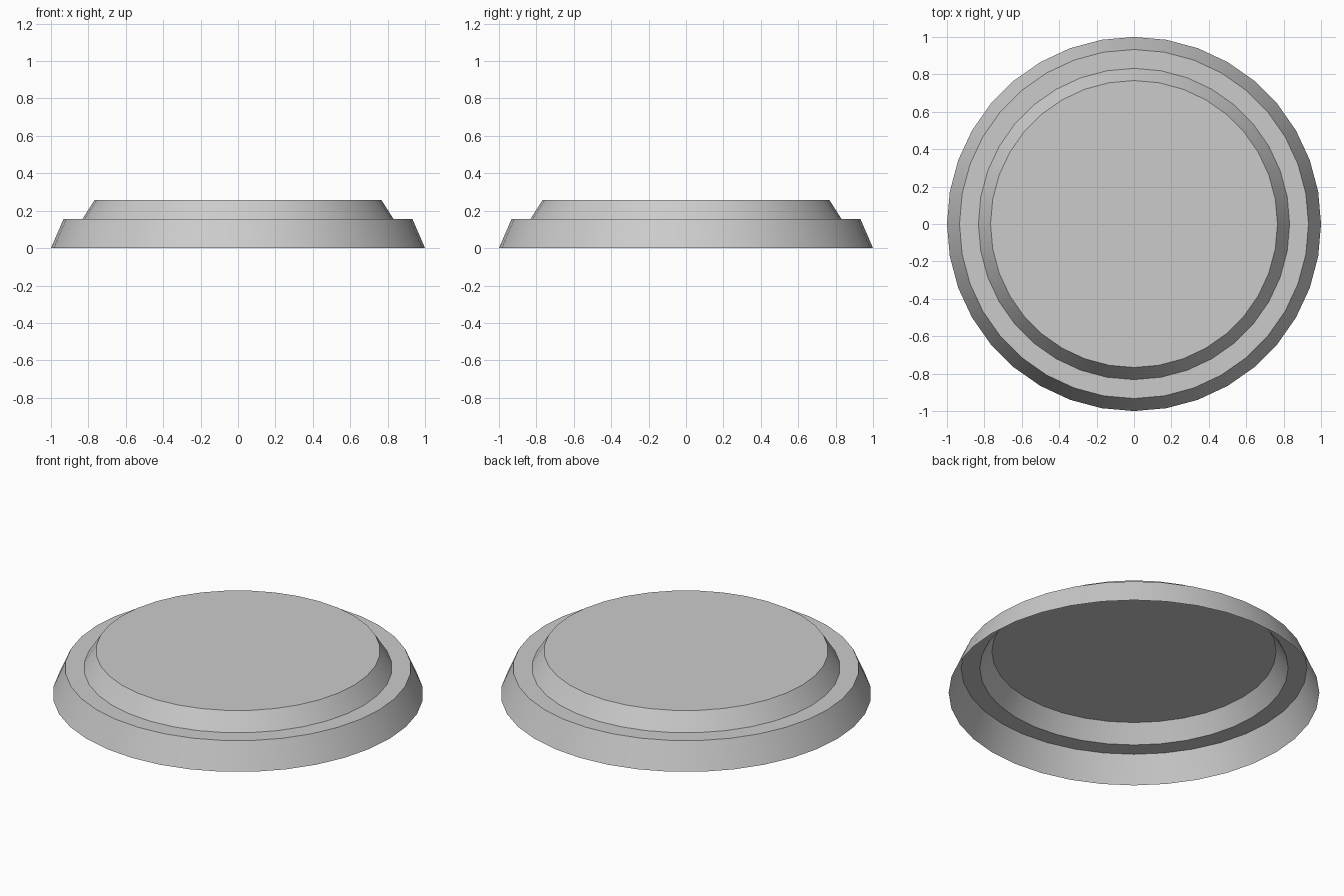
import bpy, bmesh
from math import cos, sin, tau

if "Cube" in bpy.data.objects:
    bpy.data.objects.remove(bpy.data.objects["Cube"])

SIDES = 36
# Stepped profile (radius, height), from the open bottom rim to the top
PROFILE = [(1.0, 0.0), (0.933, 0.155), (0.832, 0.155), (0.767, 0.257)]

bm = bmesh.new()
rings = [[bm.verts.new((r * cos(tau * i / SIDES), r * sin(tau * i / SIDES), z))
          for i in range(SIDES)] for r, z in PROFILE]

# Sloped walls and flat ledge
for low, high in zip(rings, rings[1:]):
    for i in range(SIDES):
        j = (i + 1) % SIDES
        bm.faces.new((low[i], low[j], high[j], high[i]))

# Top disc; the underside stays open
bm.faces.new(rings[-1])

mesh = bpy.data.meshes.new("stepped_round_base")
bm.to_mesh(mesh)
bm.free()
base = bpy.data.objects.new("stepped_round_base", mesh)
bpy.context.collection.objects.link(base)

# Smooth round walls with crisp step edges
bpy.context.view_layer.objects.active = base
base.select_set(True)
bpy.ops.object.shade_smooth_by_angle()
